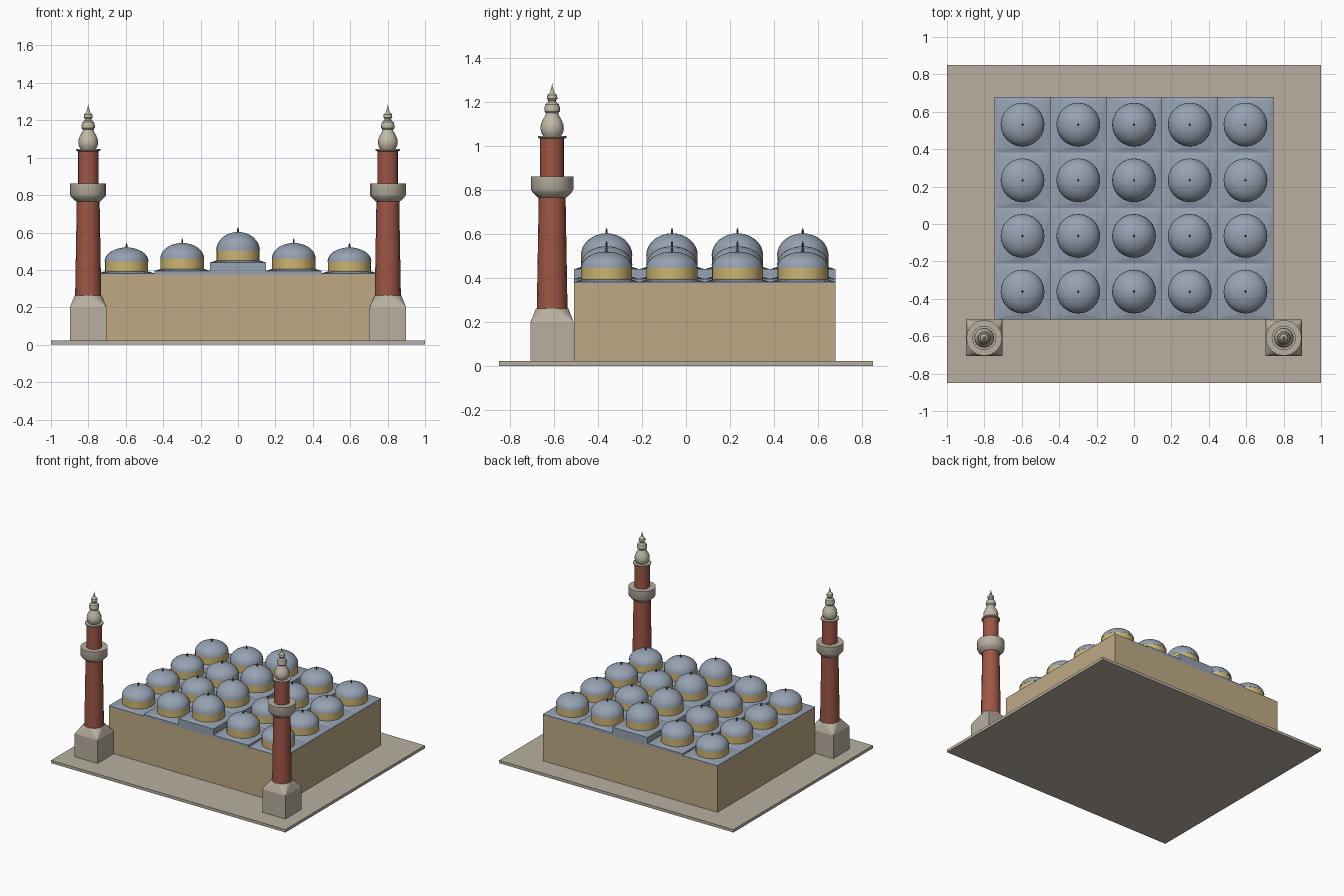
import bpy, bmesh, math

if "Cube" in bpy.data.objects:
    bpy.data.objects.remove(bpy.data.objects["Cube"])


def material(name, rgb):
    m = bpy.data.materials.new(name)
    lin = [((c / 255 + 0.055) / 1.055) ** 2.4 for c in rgb]
    m.diffuse_color = (*lin, 1)
    m.use_nodes = True
    m.node_tree.nodes["Principled BSDF"].inputs["Base Color"].default_value = m.diffuse_color
    return m


STONE = material("pale stone", (184, 175, 160))
WALL = material("sand wall", (190, 170, 132))
GOLD = material("ochre drum", (204, 180, 114))
LEAD = material("blue grey lead", (150, 161, 177))
BRICK = material("red brick", (158, 86, 70))
METAL = material("dark metal", (84, 90, 98))
CREAM = material("light cap stone", (194, 186, 168))


def finish(name, bm, mats, loc, smooth=None):
    bmesh.ops.recalc_face_normals(bm, faces=bm.faces)
    me = bpy.data.meshes.new(name)
    bm.to_mesh(me)
    bm.free()
    ob = bpy.data.objects.new(name, me)
    for m in mats:
        me.materials.append(m)
    ob.location = loc
    bpy.context.collection.objects.link(ob)
    if smooth:
        bpy.ops.object.select_all(action='DESELECT')
        bpy.context.view_layer.objects.active = ob
        ob.select_set(True)
        bpy.ops.object.shade_smooth_by_angle(angle=math.radians(smooth))
    return ob


def box(name, x0, x1, y0, y1, z0, z1, mat):
    bm = bmesh.new()
    bmesh.ops.create_cube(bm, size=1)
    for v in bm.verts:
        v.co.x *= x1 - x0
        v.co.y *= y1 - y0
        v.co.z *= z1 - z0
    return finish(name, bm, [mat], ((x0 + x1) / 2, (y0 + y1) / 2, (z0 + z1) / 2))


def lathe(name, profile, n, mat, loc, smooth=None):
    """Closed turned solid from (radius, z) pairs."""
    bm = bmesh.new()
    rings = []
    for r, z in profile:
        if r < 1e-5:
            rings.append([bm.verts.new((0, 0, z))] * n)
        else:
            rings.append([bm.verts.new((r * math.cos(2 * math.pi * i / n),
                                        r * math.sin(2 * math.pi * i / n), z)) for i in range(n)])
    for a, b in zip(rings, rings[1:]):
        for i in range(n):
            j = (i + 1) % n
            bm.faces.new(list(dict.fromkeys((a[i], a[j], b[j], b[i]))))
    for ring in (rings[0], rings[-1]):
        if ring[0] is not ring[1]:
            bm.faces.new(ring)
    return finish(name, bm, [mat], loc, smooth)


def square_to_round(name, hx, hy, z0, z1, r, z2, n, mat, loc):
    """Square block from z0 to z1 whose top slopes into a circle at z2."""
    bm = bmesh.new()
    signs = [(1, 1), (-1, 1), (-1, -1), (1, -1)]
    low = [bm.verts.new((sx * hx, sy * hy, z0)) for sx, sy in signs]
    mid = [bm.verts.new((sx * hx, sy * hy, z1)) for sx, sy in signs]
    top = [bm.verts.new((r * math.cos(2 * math.pi * i / n),
                         r * math.sin(2 * math.pi * i / n), z2)) for i in range(n)]
    q = n // 4
    for k in range(4):
        m = (k + 1) % 4
        bm.faces.new((low[k], low[m], mid[m], mid[k]))
        for i in range(k * q, (k + 1) * q):
            bm.faces.new((mid[k], top[(i + 1) % n], top[i]))
        bm.faces.new((mid[k], mid[m], top[((k + 1) * q) % n]))
    bm.faces.new(low)
    bm.faces.new(top)
    return finish(name, bm, [mat], loc)


# Ground slab and prayer hall
box("ground_slab", -1, 1, -0.85, 0.85, 0, 0.022, STONE)
box("hall_walls", -0.745, 0.745, -0.51, 0.68, 0.022, 0.375, WALL)

# Roof bays: edge height, drum bottom, drum top and dome rise by distance from the middle aisle
LEVELS = {0: (0.44, 0.45, 0.503, 0.1),
          1: (0.395, 0.405, 0.46, 0.084),
          2: (0.382, 0.392, 0.446, 0.074)}
PX, PY, R = 0.298, 0.2975, 0.116
for col in range(-2, 3):
    edge, drum0, drum1, rise = LEVELS[abs(col)]
    for row in range(4):
        loc = (col * PX, -0.51 + PY * (row + 0.5), 0)
        square_to_round("roof_bay", PX / 2, PY / 2, 0.372, edge, R, drum0, 24, LEAD, loc)
        lathe("dome_drum", [(R, drum0 - 0.005), (R, drum1)], 24, GOLD, loc, 30)
        arc = [(R * 1.01 * math.cos(t * math.pi / 16), drum1 + rise * math.sin(t * math.pi / 16))
               for t in range(8)]
        lathe("dome", arc + [(0, drum1 + rise)], 24, LEAD, loc, 30)
        tip = drum1 + rise
        lathe("dome_finial", [(0.005, tip - 0.004), (0.005, tip + 0.012), (0, tip + 0.027)],
              8, METAL, loc)

# Two minarets
SHAFT = [(0.07, 0.25), (0.061, 0.775)]
BALCONY = [(0.063, 0.765), (0.075, 0.775), (0.09, 0.79), (0.096, 0.802), (0.096, 0.862)]
UPPER = [(0.055, 0.86), (0.055, 1.038)]
RING = [(0.056, 1.034), (0.065, 1.038), (0.065, 1.046), (0.04, 1.047)]
CAP = [(0.04, 1.045), (0.05, 1.062), (0.053, 1.08), (0.051, 1.1), (0.042, 1.12),
       (0.031, 1.14), (0.028, 1.15), (0.035, 1.158), (0.036, 1.172), (0.031, 1.19),
       (0.019, 1.2), (0.018, 1.208), (0.024, 1.216), (0.022, 1.232), (0.01, 1.243),
       (0.007, 1.255), (0.003, 1.268), (0, 1.288)]
for side in (-1, 1):
    loc = (side * 0.801, -0.609, 0)
    square_to_round("minaret_base", 0.098, 0.098, 0.022, 0.2, 0.073, 0.262, 16, STONE, loc)
    lathe("minaret_shaft", SHAFT, 16, BRICK, loc, 30)
    lathe("minaret_balcony", BALCONY, 16, STONE, loc, 30)
    lathe("minaret_upper_shaft", UPPER, 16, BRICK, loc, 30)
    lathe("minaret_ring", RING, 16, STONE, loc, 30)
    lathe("minaret_cap", CAP, 16, CREAM, loc, 30)
